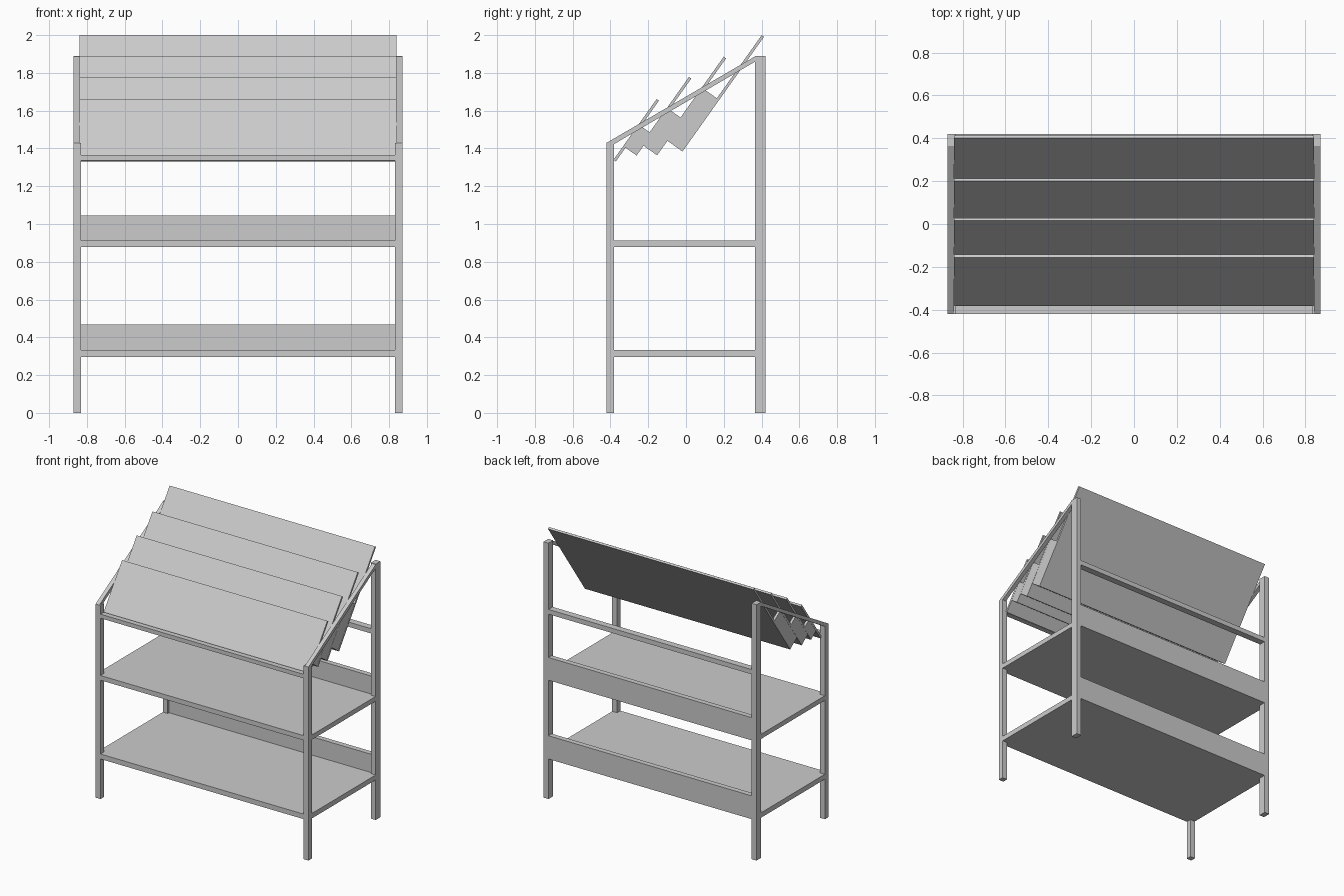
import bpy, bmesh, math
from mathutils import Vector

if "Cube" in bpy.data.objects:
    bpy.data.objects.remove(bpy.data.objects["Cube"])


def prism(name, profile, x0, x1):
    """Extrude a (y, z) profile from x0 to x1."""
    bm = bmesh.new()
    f = bm.faces.new([bm.verts.new((x0, y, z)) for y, z in profile])
    ext = bmesh.ops.extrude_face_region(bm, geom=[f])["geom"]
    bmesh.ops.translate(bm, vec=(x1 - x0, 0, 0),
                        verts=[v for v in ext if isinstance(v, bmesh.types.BMVert)])
    bmesh.ops.recalc_face_normals(bm, faces=bm.faces)
    me = bpy.data.meshes.new(name)
    bm.to_mesh(me)
    bm.free()
    ob = bpy.data.objects.new(name, me)
    bpy.context.collection.objects.link(ob)
    return ob


def box(name, x0, x1, y0, y1, z0, z1):
    return prism(name, [(y0, z0), (y1, z0), (y1, z1), (y0, z1)], x0, x1)


def mirrored(ob):
    ob.modifiers.new("mirror_x", "MIRROR")
    return ob


# Legs and sloping side rails
mirrored(box("front_leg", 0.83, 0.87, -0.42, -0.38, 0, 1.43))
mirrored(box("back_leg", 0.83, 0.87, 0.365, 0.42, 0, 1.89))
mirrored(prism("sloping_rail", [(-0.42, 1.40), (0.37, 1.862), (0.37, 1.89), (-0.42, 1.43)],
               0.84, 0.87))

# Shelves with raised back boards
for label, z0, z1, zb in (("lower", 0.295, 0.332, 0.467), ("upper", 0.877, 0.912, 1.045)):
    box(label + "_shelf", -0.869, 0.869, -0.419, 0.4, z0, z1)
    box(label + "_back_board", -0.83, 0.83, 0.38, 0.419, z0, zb)

# Cross rails
box("front_rail", -0.83, 0.83, -0.419, -0.38, 1.335, 1.365)
box("back_rail", -0.83, 0.83, 0.37, 0.419, 1.365, 1.40)

# Leaning display panels: u runs up the panel, n runs to the back and down
ang = math.radians(54.6)
u = Vector((math.cos(ang), math.sin(ang)))
n = Vector((math.sin(ang), -math.cos(ang)))
T = 0.015


def slab(name, corner, n0, n1, u0, u1, x0, x1):
    pts = [corner + n * a + u * b for a, b in ((n0, u0), (n1, u0), (n1, u1), (n0, u1))]
    return prism(name, pts, x0, x1)


# back top corner (y, z) and length of each panel, front to back
panels = [(-0.143, 1.653, 0.395), (0.028, 1.77, 0.50),
          (0.212, 1.877, 0.63), (0.413, 1.991, 0.745)]
feet = []
for i, (y, z, length) in enumerate(panels):
    foot = Vector((y, z)) - u * length
    feet.append(foot)
    slab(f"display_panel_{i + 1}", foot, -T, 0, 0, length, -0.839, 0.839)

# Pockets between neighbouring panels: floor and end cheeks
for i, height in enumerate((0.14, 0.235, 0.335)):
    foot = feet[i + 1]
    depth = (foot - feet[i]).dot(n)
    slab(f"pocket_floor_{i + 1}", foot, -depth, -T, 0, T, -0.82, 0.82)
    mirrored(slab(f"pocket_cheek_{i + 1}", foot, -depth, -T, 0, height, 0.82, 0.838))
